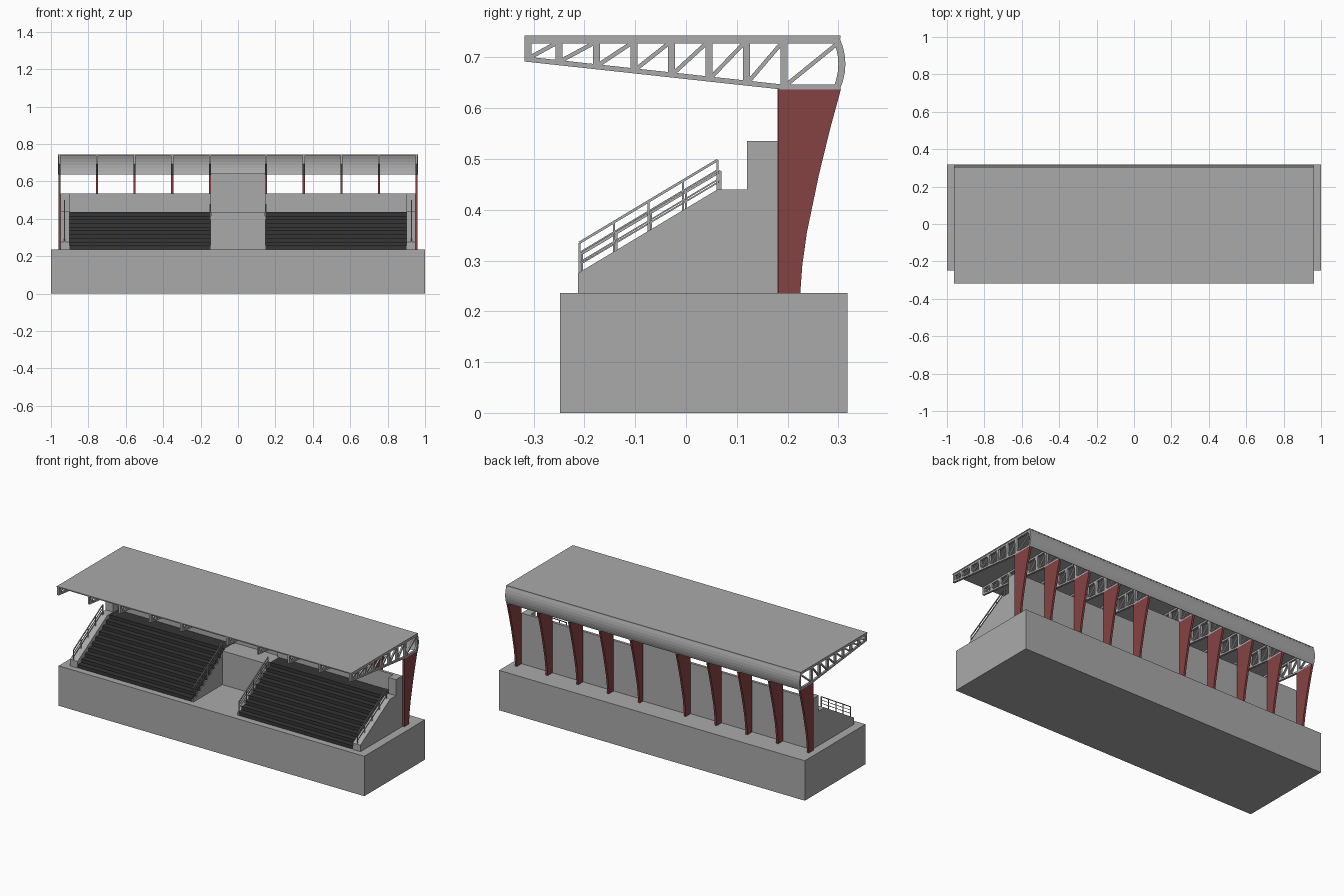
import bpy, bmesh, math
from mathutils import Vector

if "Cube" in bpy.data.objects:
    bpy.data.objects.remove(bpy.data.objects["Cube"])


def material(name, rgb):
    m = bpy.data.materials.new(name)
    m.diffuse_color = (*rgb, 1)
    m.use_nodes = True
    m.node_tree.nodes["Principled BSDF"].inputs["Base Color"].default_value = m.diffuse_color
    return m


GREY = material("concrete grey", (0.40, 0.40, 0.40))
RED = material("column red", (0.24, 0.055, 0.055))
DARK = material("seating charcoal", (0.035, 0.035, 0.035))


def prism(bm, profile, x0, x1):
    """Extrude a (y, z) outline from x0 to x1."""
    a = [bm.verts.new((x0, y, z)) for y, z in profile]
    b = [bm.verts.new((x1, y, z)) for y, z in profile]
    n = len(profile)
    bm.faces.new(a)
    bm.faces.new(b[::-1])
    for i in range(n):
        j = (i + 1) % n
        bm.faces.new((a[j], a[i], b[i], b[j]))


def box(bm, x0, x1, y0, y1, z0, z1):
    prism(bm, [(y0, z0), (y1, z0), (y1, z1), (y0, z1)], x0, x1)


def bar(bm, p, q, w, x, t):
    """Flat bar between two (y, z) points, width w, thickness t, centred on x."""
    p, q = Vector(p), Vector(q)
    d = (q - p).normalized()
    n = Vector((-d.y, d.x)) * w / 2
    prism(bm, [p - n, q - n, q + n, p + n], x - t / 2, x + t / 2)


def finish(bm, name, mat):
    bmesh.ops.recalc_face_normals(bm, faces=bm.faces)
    me = bpy.data.meshes.new(name)
    bm.to_mesh(me)
    bm.free()
    me.materials.append(mat)
    ob = bpy.data.objects.new(name, me)
    bpy.context.collection.objects.link(ob)
    return ob


BASE = 0.236
COLS = [s * x for s in (-1, 1) for x in (0.15, 0.352, 0.553, 0.754, 0.955)]

# base block
bm = bmesh.new()
box(bm, -1, 1, -0.248, 0.318, 0, BASE)
finish(bm, "base", GREY)

# stepped seating outline
ROWS, RISE, RUN, Y0 = 10, 0.02, 0.033, -0.21
steps = [(Y0, BASE)]
for i in range(ROWS):
    y, z = Y0 + i * RUN, BASE + (i + 1) * RISE
    steps += [(y, z), (y + RUN, z)]
steps[-1] = (0.17, BASE + ROWS * RISE)
steps.append((0.17, BASE))

end_wall = [(-0.213, BASE), (-0.213, 0.275), (0.062, 0.44), (0.12, 0.44),
            (0.12, 0.535), (0.18, 0.535), (0.18, BASE)]

for s, side in ((-1, "left"), (1, "right")):
    bm = bmesh.new()
    prism(bm, steps, s * 0.149, s * 0.90)
    finish(bm, side + "_seating_steps", DARK)

    # inner cheek beside the central recess
    bm = bmesh.new()
    prism(bm, steps, s * 0.144, s * 0.149)
    finish(bm, side + "_inner_cheek", GREY)

    # sloped end wall with pier
    bm = bmesh.new()
    prism(bm, end_wall, s * 0.90, s * 0.95)
    finish(bm, side + "_end_wall", GREY)

    # rear wall
    bm = bmesh.new()
    box(bm, s * 0.144, s * 0.90, 0.165, 0.18, BASE, 0.535)
    finish(bm, side + "_rear_wall", GREY)

    # handrails: outer on the end wall, inner beside the recess
    for name, x, a, b, h in (
            ("outer", 0.928, (-0.21, 0.277), (0.062, 0.44), 0.058),
            ("inner", 0.150, (-0.205, 0.258), (0.068, 0.420), 0.056)):
        bm = bmesh.new()
        a, b = Vector(a), Vector(b)
        for k, w in ((1.0, 0.005), (0.66, 0.003), (0.33, 0.003)):
            up = Vector((0, h * k))
            bar(bm, a + up, b + up, w, s * x, w)
        for i in range(5):
            p = a.lerp(b, i / 4)
            bar(bm, p - Vector((0, 0.012)), p + Vector((0, h)), 0.004, s * x, 0.004)
        finish(bm, side + "_" + name + "_handrail", GREY)

# central landing and tall back wall
bm = bmesh.new()
box(bm, -0.144, 0.144, 0.06, 0.18, BASE, BASE + ROWS * RISE)
finish(bm, "central_landing", GREY)
bm = bmesh.new()
box(bm, -0.144, 0.144, 0.18, 0.195, BASE, 0.642)
finish(bm, "central_back_wall", GREY)

# tapered red columns
column = [(0.181, BASE), (0.225, BASE), (0.229, 0.29), (0.238, 0.355),
          (0.262, 0.47), (0.284, 0.56), (0.305, 0.637), (0.181, 0.637)]
bm = bmesh.new()
for x in COLS:
    prism(bm, column, x - 0.006, x + 0.006)
finish(bm, "columns", RED)


# curved rear line of the roof: y as a function of z
def rear(z, inset=0):
    u = (z - 0.687) / 0.05
    return 0.303 + 0.011 * (1 - u * u) - inset


ZS = [0.637 + 0.1 * i / 6 for i in range(7)]


def rear_band(o, i):
    return [(rear(z, o), z) for z in ZS] + [(rear(z, i), z) for z in reversed(ZS)]


def bottom(y):
    return 0.692 - 0.055 * min(1, (y + 0.318) / 0.506)


# roof trusses
bm = bmesh.new()
T = 0.012
for x in COLS:
    box(bm, x - T / 2, x + T / 2, -0.318, 0.303, 0.727, 0.737)
    prism(bm, [(-0.318, 0.692), (0.188, 0.637), (0.304, 0.637), (0.304, 0.647),
               (0.188, 0.647), (-0.318, 0.702)], x - T / 2, x + T / 2)
    prism(bm, rear_band(0.001, 0.014), x - T / 2, x + T / 2)
    posts = [-0.311] + [-0.25 + 0.0738 * i for i in range(7)]
    for y in posts:
        bar(bm, (y, bottom(y) + 0.004), (y, 0.73), 0.014, x, T)
    for y, y2 in zip(posts, posts[1:] + [0.304]):
        bar(bm, (y + 0.006, bottom(y) + 0.01), (y2 - 0.004, 0.729), 0.008, x, T * 0.8)
finish(bm, "roof_trusses", GREY)

# roof deck
bm = bmesh.new()
box(bm, -0.963, 0.963, -0.318, 0.304, 0.737, 0.743)
finish(bm, "roof_deck", GREY)

# curved rear fascia
bm = bmesh.new()
prism(bm, rear_band(0, 0.003), -0.963, 0.963)
finish(bm, "rear_fascia", GREY)
